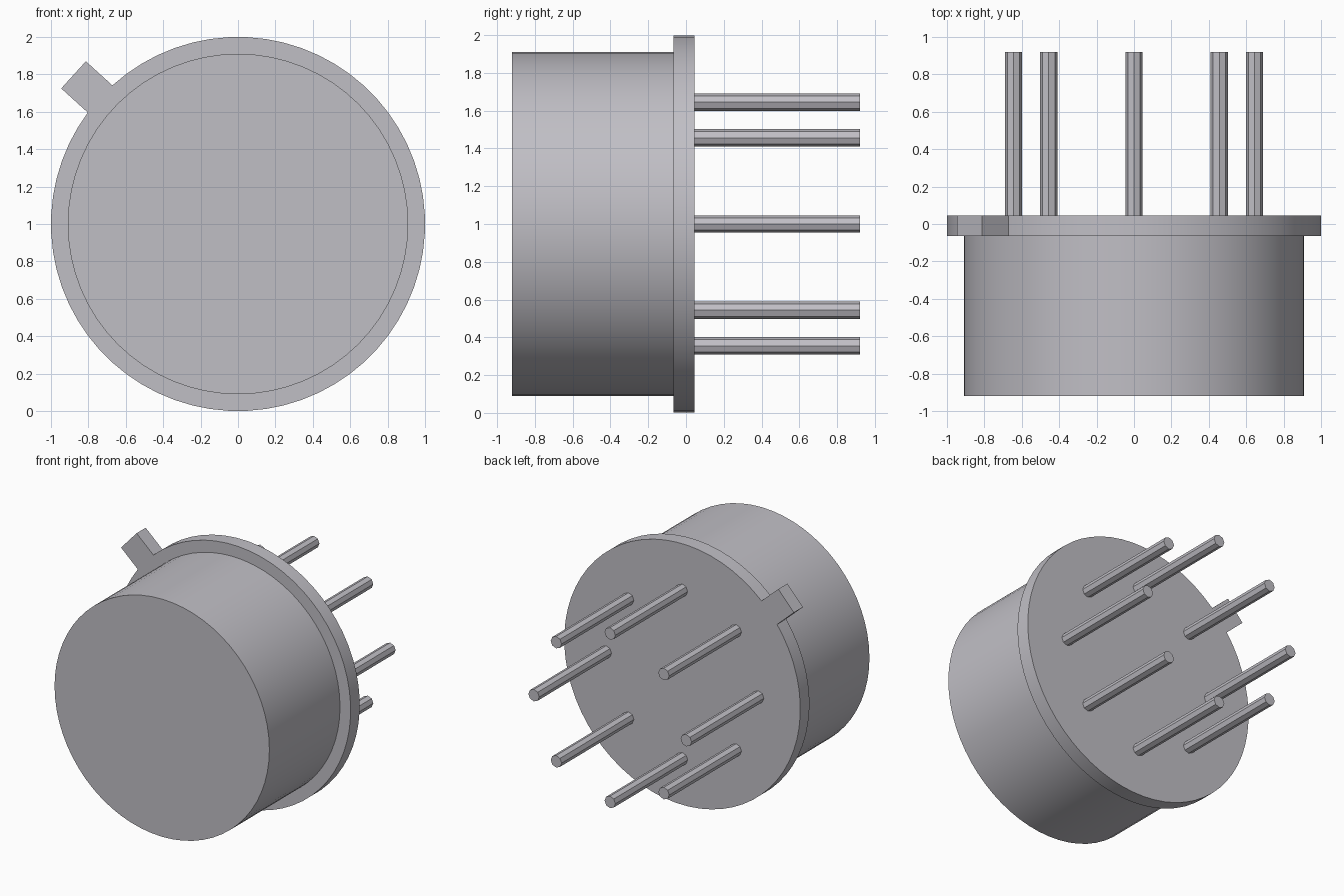
import bpy, bmesh
from math import cos, sin, pi, radians, asin
from mathutils import Vector

cube = bpy.data.objects.get("Cube")
if cube:
    bpy.data.objects.remove(cube, do_unlink=True)

CENTRE_Z = 1.0
FLANGE_FRONT, FLANGE_BACK = -0.065, 0.045
TIP = 0.92

metal = bpy.data.materials.new("grey_metal")
metal.use_nodes = True
colour = (0.53, 0.52, 0.56, 1)
metal.diffuse_color = colour
metal.node_tree.nodes["Principled BSDF"].inputs["Base Color"].default_value = colour


def extrude_outline(name, outline, y0, y1, at=(0, 0), smooth=True):
    """Extrude an x-z outline along y, from y0 to y1."""
    bm = bmesh.new()
    verts = [bm.verts.new((x + at[0], y0, z + at[1] + CENTRE_Z)) for x, z in outline]
    face = bm.faces.new(verts)
    result = bmesh.ops.extrude_face_region(bm, geom=[face], use_keep_orig=True)
    moved = [v for v in result["geom"] if isinstance(v, bmesh.types.BMVert)]
    bmesh.ops.translate(bm, verts=moved, vec=(0, y1 - y0, 0))
    bmesh.ops.recalc_face_normals(bm, faces=bm.faces)
    mesh = bpy.data.meshes.new(name)
    bm.to_mesh(mesh)
    bm.free()
    mesh.materials.append(metal)
    obj = bpy.data.objects.new(name, mesh)
    bpy.context.collection.objects.link(obj)
    if smooth:
        bpy.ops.object.select_all(action="DESELECT")
        obj.select_set(True)
        bpy.context.view_layer.objects.active = obj
        bpy.ops.object.shade_smooth_by_angle(angle=radians(30))
    return obj


def circle(radius, sides):
    return [(radius * cos(2 * pi * i / sides), radius * sin(2 * pi * i / sides))
            for i in range(sides)]


# Can body
extrude_outline("can_body", circle(0.91, 64), -TIP, FLANGE_FRONT)

# Flange with its locating tab as one outline, starting and ending at the tab
tab_angle, tab_half, tab_reach = radians(137.8), 0.098, 1.187
half_arc = asin(tab_half)
steps = 62
arc = [tab_angle + half_arc + (2 * pi - 2 * half_arc) * i / steps for i in range(steps + 1)]
outline = [(cos(a), sin(a)) for a in arc]
out = Vector((cos(tab_angle), sin(tab_angle)))
side = Vector((-out.y, out.x))
outline += [tuple(out * tab_reach + side * s * tab_half) for s in (-1, 1)]
extrude_outline("flange_with_tab", outline, FLANGE_FRONT, FLANGE_BACK)

# Ring of eight faceted lead pins
for i in range(8):
    a = i * pi / 4
    extrude_outline(f"lead_pin_{i + 1}", circle(0.046, 8), FLANGE_BACK, TIP,
                    at=(0.645 * cos(a), 0.645 * sin(a)), smooth=False)
